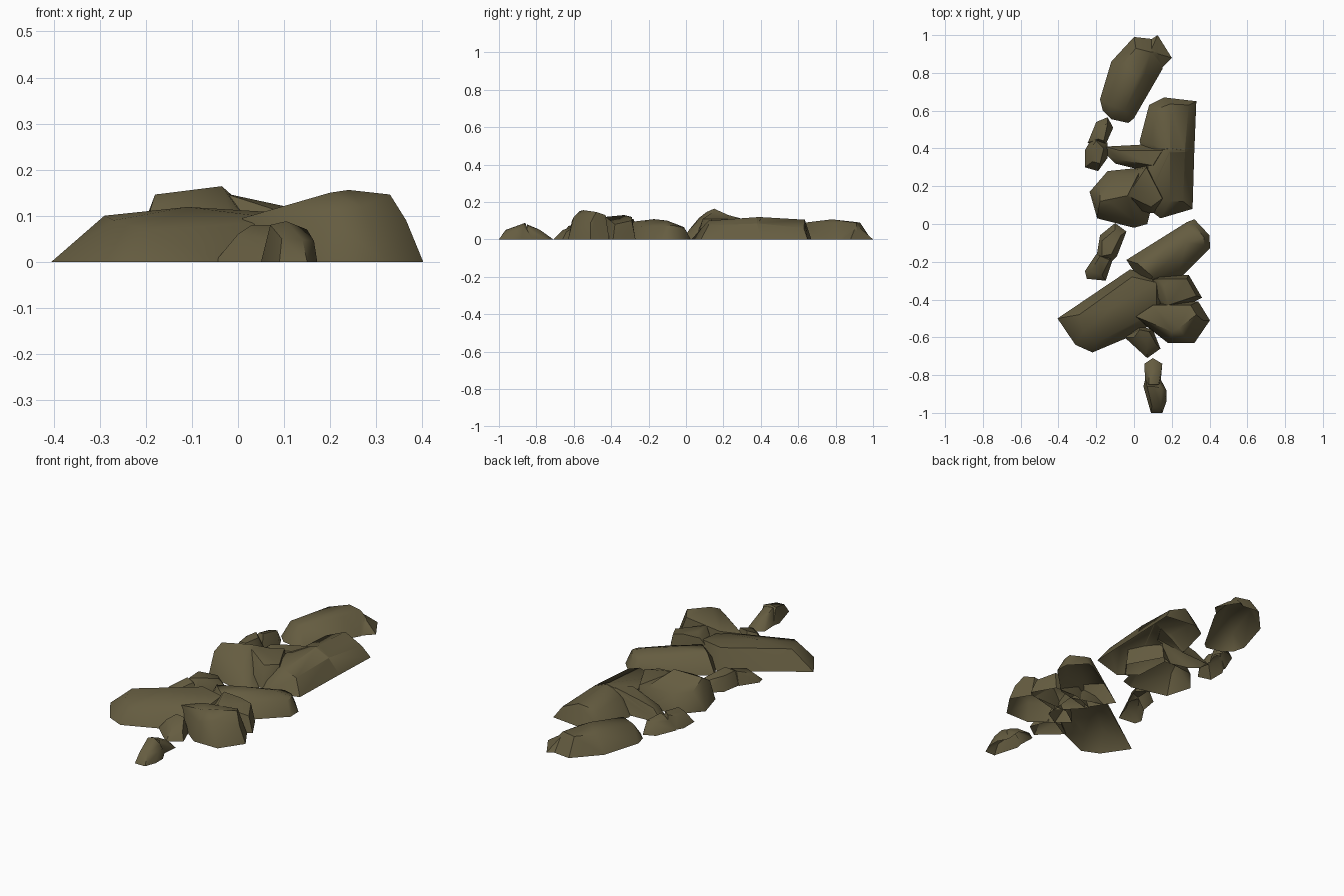
import bpy, bmesh, math

stone = bpy.data.materials.new("brown stone")
stone.diffuse_color = (0.130, 0.108, 0.052, 1)


def hull(name, base, top):
    """Closed convex hull of a ground outline and raised points."""
    bm = bmesh.new()
    for x, y in base:
        bm.verts.new((x, y, 0))
    for p in top:
        bm.verts.new(p)
    bmesh.ops.convex_hull(bm, input=bm.verts[:])
    loose = [v for v in bm.verts if not v.link_faces]
    bmesh.ops.delete(bm, geom=loose, context='VERTS')
    bmesh.ops.recalc_face_normals(bm, faces=bm.faces[:])
    me = bpy.data.meshes.new(name)
    bm.to_mesh(me)
    bm.free()
    me.materials.append(stone)
    ob = bpy.data.objects.new(name, me)
    bpy.context.collection.objects.link(ob)
    return ob


def rock(name, *parts):
    """Stone made of one or more merged hulls, open underneath."""
    ob = hull(name, *parts[0])
    for part in parts[1:]:
        other = hull("merge_part", *part)
        mod = ob.modifiers.new("merge", 'BOOLEAN')
        mod.operation, mod.solver, mod.object = 'UNION', 'EXACT', other
        bpy.context.view_layer.objects.active = ob
        bpy.ops.object.modifier_apply(modifier=mod.name)
        bpy.data.objects.remove(other)
    bm = bmesh.new()
    bm.from_mesh(ob.data)
    under = [f for f in bm.faces if all(v.co.z < 0.001 for v in f.verts)]
    bmesh.ops.delete(bm, geom=under, context='FACES')
    bm.to_mesh(ob.data)
    bm.free()
    bpy.ops.object.select_all(action='DESELECT')
    ob.select_set(True)
    bpy.context.view_layer.objects.active = ob
    bpy.ops.object.shade_smooth_by_angle(angle=math.radians(45))


# long stone at the far back, with a spur
rock("back_rock",
     ([(0, .99), (.09, .98), (.165, .92), (.15, .82), (.11, .75), (0, .56), (-.03, .535),
       (-.12, .555), (-.165, .60), (-.18, .66), (-.12, .86)],
      [(-.13, .63, .08), (-.05, .6, .085), (-.06, .85, .09), (.01, .93, .09),
       (.02, .78, .107), (.09, .91, .088), (.06, .8, .09)]),
     ([(.05, .95), (.125, 1.0), (.165, .93), (.165, .88), (.2, .88), (.1, .78)],
      [(.09, .92, .07), (.13, .9, .05)]))

# large stone right of centre, with a low arm to the left
rock("large_rock",
     ([(.08, .63), (.16, .67), (.33, .65), (.32, .4), (.285, .3), (.03, .44), (.06, .3)],
      [(.1, .6, .075), (.19, .635, .105), (.29, .63, .06), (.19, .38, .12),
       (.27, .38, .085), (.1, .42, .085)]),
     ([(.32, .41), (.285, .35), (.31, .08), (.14, .03), (.05, .1), (.03, .42)],
      [(.19, .4, .12), (.27, .39, .085), (.19, .12, .10), (.26, .12, .075),
       (.07, .38, .085), (.08, .15, .09)]),
     ([(-.15, .41), (.04, .42), (.15, .42), (.15, .28), (.02, .29), (-.1, .32), (-.14, .36)],
      [(-.08, .39, .06), (0, .39, .08), (.15, .39, .11), (.1, .31, .1), (-.08, .34, .055)]))

# tall stone left of centre, with a ridge
rock("peak_rock",
     ([(-.14, .28), (.05, .30), (.06, .24), (.1, .12), (.07, 0), (0, -.02),
       (-.06, 0), (-.195, .03), (-.235, .17)],
      [(-.19, .07, .115), (-.18, .12, .146), (-.12, .11, .146), (-.035, .15, .164),
       (.005, .09, .107), (-.1, .26, .09), (.02, .26, .115), (-.18, .2, .1), (0, .02, .055)]),
     ([(-.03, .28), (.07, .32), (.06, .24), (.17, .14), (.11, .06), (0, .05)],
      [(-.035, .15, .15), (.065, .3, .11), (.06, .18, .125), (.15, .135, .11), (.09, .09, .11)]))

# small stones on the left
rock("left_stone",
     ([(-.22, .46), (-.14, .43), (-.14, .35), (-.19, .28), (-.26, .3), (-.26, .39)],
      [(-.2, .44, .075), (-.16, .4, .07), (-.22, .33, .06), (-.18, .32, .065), (-.23, .4, .06)]),
     ([(-.2, .54), (-.14, .565), (-.11, .51), (-.15, .42), (-.245, .43)],
      [(-.18, .52, .06), (-.14, .53, .065), (-.16, .44, .075), (-.19, .45, .07)]))
rock("front_left_stone",
     ([(-.1, .005), (-.04, -.04), (-.09, -.17), (-.12, -.2), (-.2, -.18), (-.18, -.06)],
      [(-.1, -.03, .05), (-.07, -.06, .05), (-.17, -.09, .075), (-.12, -.16, .08), (-.17, -.17, .07)]),
     ([(-.2, -.16), (-.11, -.18), (-.15, -.3), (-.25, -.29), (-.26, -.25)],
      [(-.18, -.17, .07), (-.13, -.19, .065), (-.17, -.27, .045), (-.23, -.25, .04)]))

# long slab at middle right
rock("right_slab",
     ([(.28, .01), (.32, .025), (.4, -.06), (.402, -.13), (.25, -.28), (.05, -.33), (-.04, -.19), (0, -.19)],
      [(.28, -.01, .065), (.32, -.005, .055), (.37, -.07, .075), (.37, -.11, .07), (.28, -.1, .1),
       (.24, -.24, .07), (.14, -.17, .108), (.02, -.21, .1), (.1, -.28, .095)]))

# broad slab at the front left
rock("broad_slab",
     ([(-.405, -.5), (-.31, -.64), (-.22, -.68), (-.03, -.6), (.15, -.5), (.17, -.3), (-.02, -.24)],
      [(-.29, -.48, .10), (-.27, -.57, .09), (-.2, -.63, .07), (-.11, -.44, .119), (-.03, -.55, .075),
       (-.01, -.28, .108), (.12, -.31, .105), (.12, -.46, .09)]))

# stones on the front right
rock("front_right_rock",
     ([(.402, -.51), (.32, -.63), (.18, -.63), (.13, -.55), (0, -.49), (.1, -.42), (.34, -.41)],
      [(.2, -.57, .15), (.24, -.55, .156), (.33, -.48, .146), (.27, -.6, .12), (.19, -.61, .10),
       (.365, -.51, .09), (.01, -.49, .095), (.1, -.43, .108), (.3, -.43, .13)]))
rock("wedge_rock",
     ([(.03, -.32), (.15, -.27), (.29, -.27), (.36, -.39), (.32, -.41), (.15, -.45)],
      [(.12, -.29, .12), (.16, -.33, .13), (.22, -.29, .115), (.28, -.29, .1),
       (.33, -.38, .08), (.18, -.43, .12)]))
rock("front_chip",
     ([(-.05, -.6), (.07, -.71), (.14, -.66), (.1, -.56), (.03, -.54)],
      [(0, -.6, .06), (.07, -.66, .05), (.12, -.64, .04), (.08, -.57, .08), (.03, -.56, .08)]))

# foremost stone
rock("foremost_rock",
     ([(.06, -.82), (.14, -.82), (.172, -.88), (.172, -.94), (.15, -1), (.09, -1), (.05, -.86)],
      [(.07, -.86, .08), (.105, -.86, .088), (.15, -.87, .07), (.165, -.91, .045),
       (.095, -.965, .05), (.14, -.965, .048)]),
     ([(.1, -.71), (.15, -.74), (.14, -.85), (.06, -.86), (.055, -.74)],
      [(.08, -.79, .055), (.12, -.78, .05), (.08, -.85, .08), (.13, -.85, .075)]))
